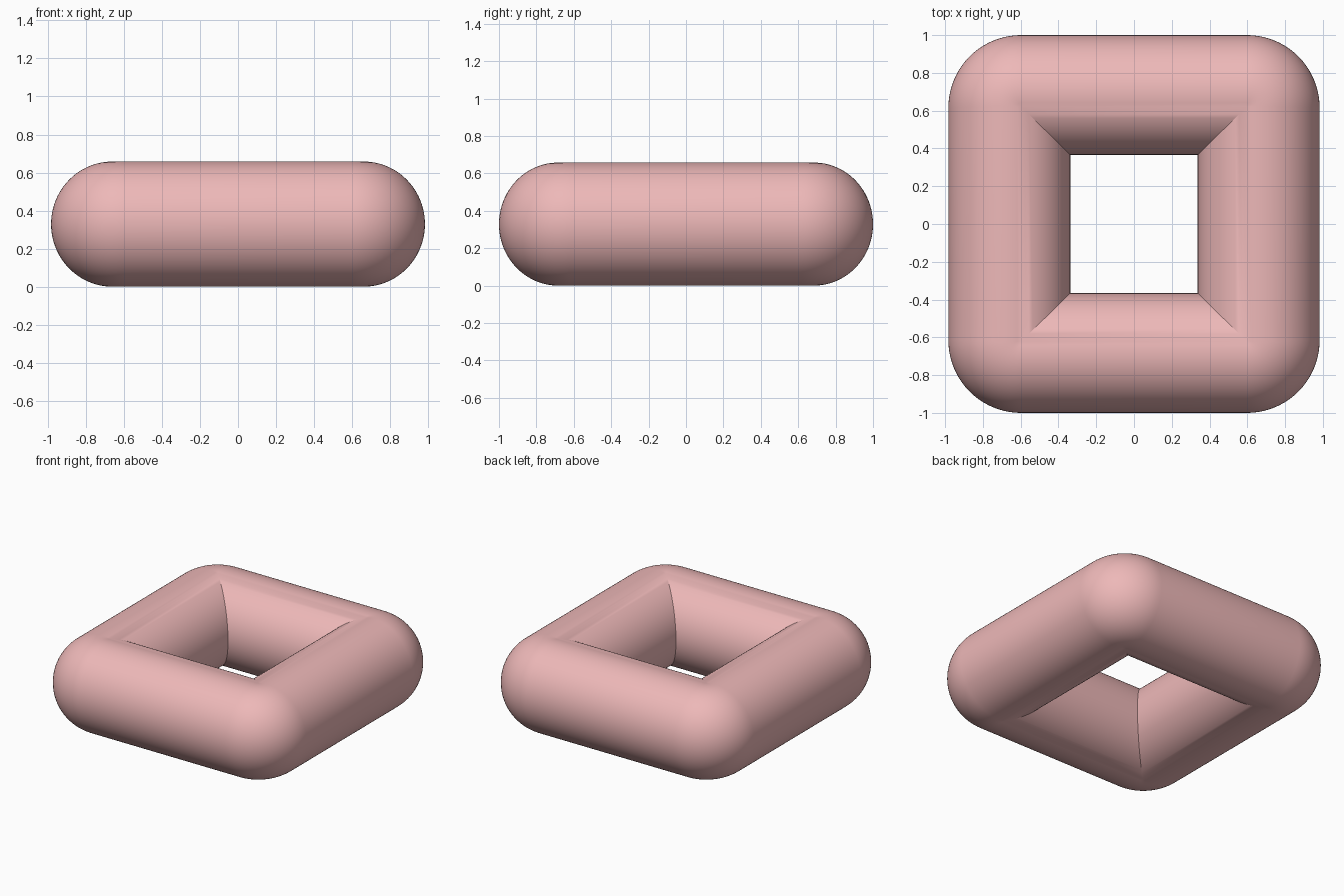
import bpy, bmesh
from math import sin, cos, pi

if "Cube" in bpy.data.objects:
    bpy.data.objects.remove(bpy.data.objects["Cube"])

SECTION, ARC = 96, 20            # steps around the tube / around each corner
CX, CY, CZ = 0.66, 0.683, 0.329  # centreline half sizes and height
RX, RY, RZ = 0.323, 0.317, 0.329 # tube radii
BEND = 0.062                     # centreline corner radius


def rounded_loop(hx, hy, r, z):
    """Rounded rectangle; the corners turn into sharp mitres when r is 0."""
    pts = []
    for k, (sx, sy) in enumerate([(1, 1), (-1, 1), (-1, -1), (1, -1)]):
        for j in range(ARC + 1):
            a = (k + j / ARC) * pi / 2
            pts.append((sx * (hx - r) + r * cos(a), sy * (hy - r) + r * sin(a), z))
    return pts


# Tube ring: stacked rounded rectangles following the round cross-section
bm = bmesh.new()
rings = []
for i in range(SECTION):
    t = 2 * pi * i / SECTION
    c = cos(t)
    loop = rounded_loop(CX + RX * c, CY + RY * c, max(BEND + RX * c, 0), CZ + RZ * sin(t))
    rings.append([bm.verts.new(p) for p in loop])
n = len(rings[0])
for i in range(SECTION):
    a, b = rings[i], rings[(i + 1) % SECTION]
    for j in range(n):
        k = (j + 1) % n
        bm.faces.new((a[j], a[k], b[k], b[j]))
bmesh.ops.remove_doubles(bm, verts=bm.verts, dist=1e-5)
bmesh.ops.recalc_face_normals(bm, faces=bm.faces)

mesh = bpy.data.meshes.new("rectangular_ring")
bm.to_mesh(mesh)
bm.free()
ring = bpy.data.objects.new("rectangular_ring", mesh)
bpy.context.collection.objects.link(ring)

# Pink colour
pink = bpy.data.materials.new("pink")
pink.diffuse_color = (0.85, 0.48, 0.48, 1)
pink.use_nodes = True
pink.node_tree.nodes["Principled BSDF"].inputs["Base Color"].default_value = pink.diffuse_color
mesh.materials.append(pink)

# Smooth tube with sharp inner mitres
bpy.context.view_layer.objects.active = ring
ring.select_set(True)
bpy.ops.object.shade_smooth_by_angle(angle=0.5)
